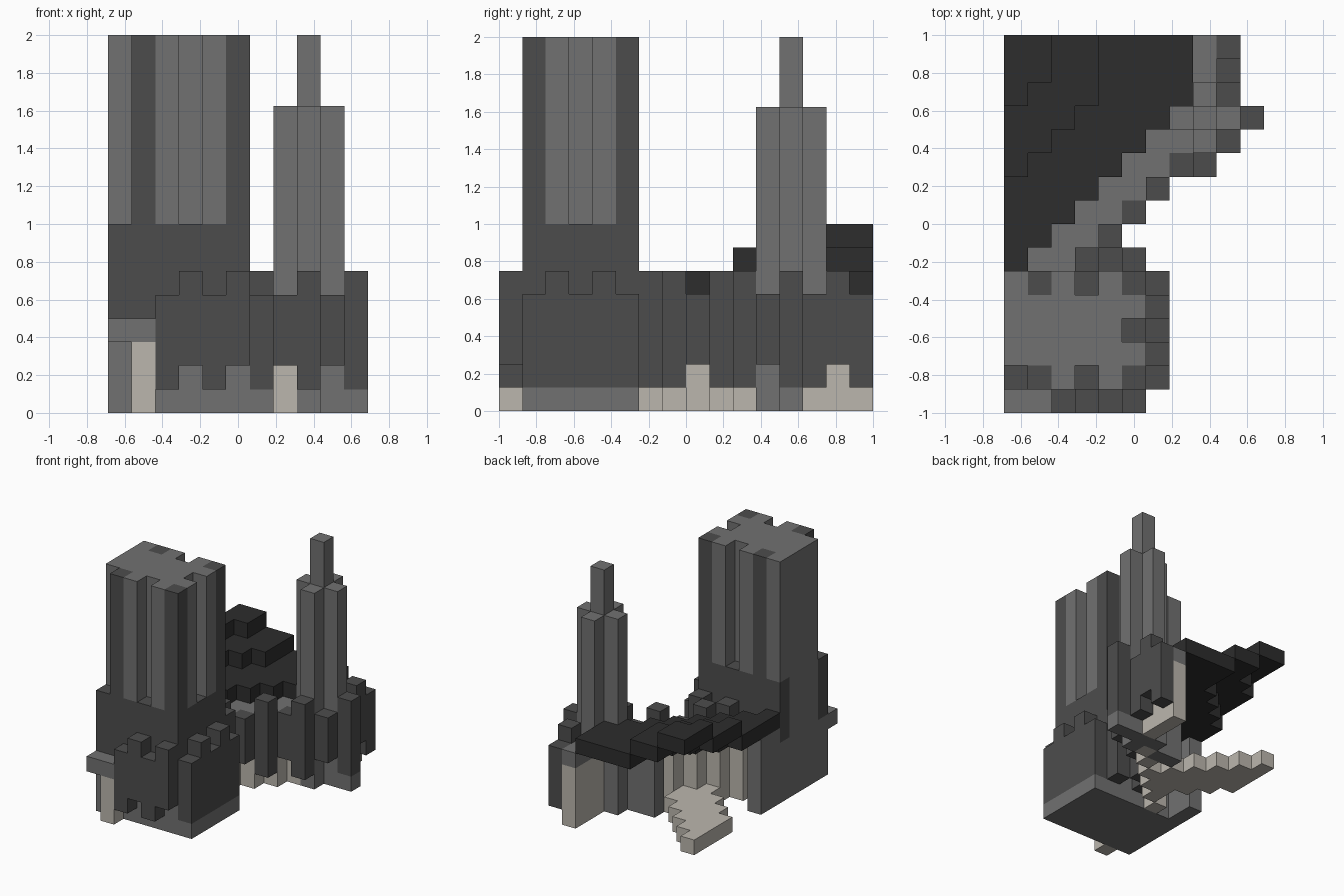
import bpy
import bmesh
from mathutils import Vector

if "Cube" in bpy.data.objects:
    bpy.data.objects.remove(bpy.data.objects["Cube"], do_unlink=True)

CELL = 0.125
ORIGIN = Vector((-0.6875, -1.0, 0.0))


def material(name, color):
    mat = bpy.data.materials.new(name)
    mat.use_nodes = True
    rgba = (*color, 1.0)
    mat.diffuse_color = rgba
    mat.node_tree.nodes["Principled BSDF"].inputs["Base Color"].default_value = rgba
    return mat


MATS = {
    "light": material("light_stone", (0.165, 0.165, 0.165)),
    "dark": material("dark_stone", (0.073, 0.073, 0.073)),
    "roof": material("black_slate", (0.026, 0.026, 0.026)),
    "pale": material("pale_stone", (0.50, 0.47, 0.42)),
}
COLORS = list(MATS)
grid = {}


def fill(part, color, xs, ys, zs):
    """Fill half-open ranges of blocks; later fills repaint earlier ones."""
    for i in range(*xs):
        for j in range(*ys):
            for k in range(*zs):
                grid[i, j, k] = (part, color)


def column(part, color, i, j, low, high):
    fill(part, color, (i, i + 1), (j, j + 1), (low, high))


def clear(i, j, low, high):
    for k in range(low, high):
        grid.pop((i, j, k), None)


# Keep: plinth, body and tall upper tower
fill("keep", "dark", (0, 6), (1, 6), (0, 8))
fill("keep", "light", (0, 6), (1, 6), (0, 2))
fill("keep", "light", (0, 6), (1, 6), (8, 16))
for i in (1, 5):
    for j in (1, 5):
        column("keep", "dark", i, j, 8, 16)
for i, j in ((0, 1), (3, 1), (3, 5), (5, 3)):
    clear(i, j, 8, 16)

# Pale inner core showing on the left-hand cut side
fill("keep", "light", (0, 1), (2, 5), (0, 16))
for j in (1, 5):
    column("keep", "light", 0, j, 0, 4)

# Crenellated skirts around the keep
for n, i in enumerate(range(2, 6)):
    lift = n % 2
    column("front_skirt", "dark", i, 0, 1 + lift, 5 + lift)
for j in range(1, 6):
    column("side_skirt", "dark", 6, j, 1, 6 - j % 2)
    column("side_skirt", "light", 6, j, 0, 1)

# Doorway porch
fill("porch_lintel", "light", (0, 2), (0, 1), (3, 4))
column("porch_post", "pale", 1, 0, 0, 3)

# Diagonal rampart with a walkway on top, and a stepped roof behind it
for j in range(6, 16):
    for i in range(0, 9):
        d = min(j, 13) - i
        if d in (4, 5):
            column("walkway", "light", i, j, 4, 5)
            if d == 4 or j >= 13:
                column("rampart_core", "pale", i, j, 0, 4)
        elif d >= 6:
            level = 5 + (d >= 10) + (min(j, 14) - i >= 13)
            column("roof", "roof", i, j, level, level + 1)
        if d >= 5 and 11 <= i + j <= 14:
            column("path", "pale", i, j, 0, 1)

# Wall pier beside the keep
fill("wall_pier", "light", (0, 1), (6, 8), (0, 5))

# Outer battlements, alternating tall and short merlons
TALL = ((3, 6), (5, 6), (4, 7), (6, 9), (8, 10), (10, 12))
SHORT = ((4, 6), (5, 8), (7, 10), (9, 11))
for i, j in TALL:
    column("battlements", "dark", i, j, 1, 6)
for i, j in SHORT:
    column("battlements", "dark", i, j, 2, 5)
for j in range(13, 16):
    raised = 1 - j % 2
    column("battlements", "dark", 9, j, 1 + raised, 5 + raised)

# Slender turret with a cross-shaped plan and a pinnacle
fill("turret_base", "light", (8, 10), (12, 13), (0, 5))
fill("turret_base", "light", (7, 8), (12, 13), (0, 5))
fill("turret_base", "light", (5, 7), (11, 12), (0, 4))
column("turret_base", "light", 8, 11, 0, 5)
column("turret_base", "light", 10, 12, 0, 1)
fill("turret", "light", (7, 10), (12, 13), (5, 13))
fill("turret", "light", (8, 9), (11, 14), (5, 13))
column("pinnacle", "light", 8, 12, 13, 16)


def build(part):
    """Make one object from the exposed block faces of a part."""
    bm = bmesh.new()
    verts = {}

    def vert(p):
        key = tuple(p)
        if key not in verts:
            verts[key] = bm.verts.new(ORIGIN + Vector(key) * CELL)
        return verts[key]

    for cell, (owner, color) in grid.items():
        if owner != part:
            continue
        for axis in range(3):
            u, v = (axis + 1) % 3, (axis + 2) % 3
            for side in (0, 1):
                near = list(cell)
                near[axis] += 2 * side - 1
                if tuple(near) in grid:
                    continue
                loop = []
                for a, b in ((0, 0), (1, 0), (1, 1), (0, 1)):
                    p = list(cell)
                    p[axis] += side
                    p[u] += a
                    p[v] += b
                    loop.append(vert(p))
                face = bm.faces.new(loop if side else loop[::-1])
                face.material_index = COLORS.index(color)
    # Merge flat runs of one colour
    bmesh.ops.dissolve_limit(bm, angle_limit=0.01, verts=bm.verts[:],
                             edges=bm.edges[:], delimit={"MATERIAL"})
    mesh = bpy.data.meshes.new(part)
    bm.to_mesh(mesh)
    bm.free()
    for mat in MATS.values():
        mesh.materials.append(mat)
    obj = bpy.data.objects.new(part, mesh)
    bpy.context.collection.objects.link(obj)


for part in sorted({owner for owner, _ in grid.values()}):
    build(part)
